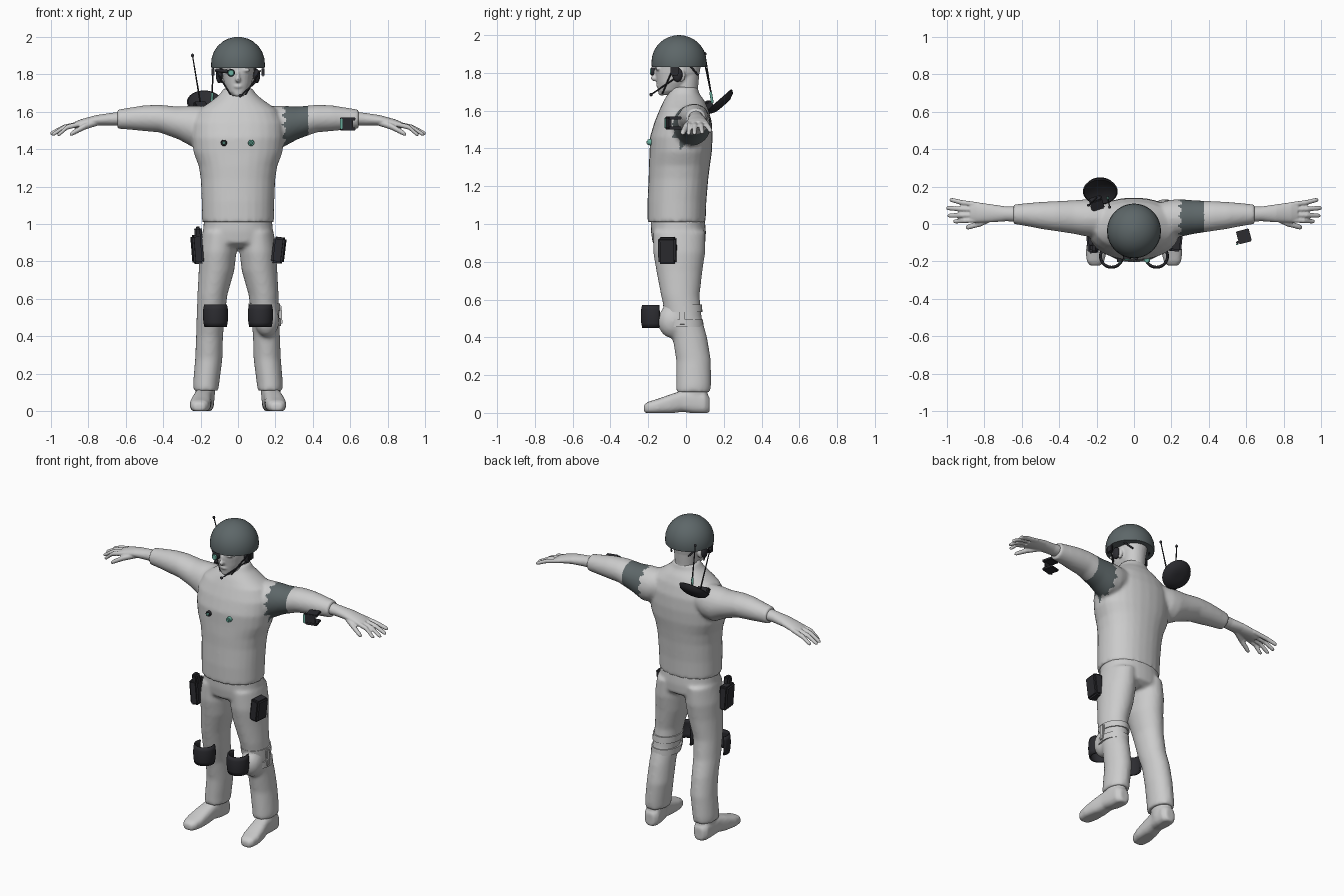
import bpy, bmesh, math
from mathutils import Vector, Matrix

if "Cube" in bpy.data.objects:
    bpy.data.objects.remove(bpy.data.objects["Cube"])


def material(name, rgb):
    m = bpy.data.materials.new(name)
    m.use_nodes = True
    m.diffuse_color = (*rgb, 1)
    m.node_tree.nodes["Principled BSDF"].inputs["Base Color"].default_value = (*rgb, 1)
    return m


GREY = material("pale grey", (0.6, 0.6, 0.6))
SLATE = material("slate", (0.11, 0.135, 0.14))
BLACK = material("charcoal", (0.025, 0.025, 0.03))
GREEN = material("lens green", (0.15, 0.45, 0.36))


# ---- helpers ----
def loft(bm, axis, rings, side=1, n=28, power=2.0):
    """Skin rings of (position along axis, centre a, centre b, radius a, radius b)."""
    loops = []
    for t, ca, cb, ra, rb in rings:
        loop = []
        for i in range(n):
            ang = math.tau * i / n
            c, s = math.cos(ang), math.sin(ang)
            a = ca + ra * math.copysign(abs(c) ** (2 / power), c)
            b = cb + rb * math.copysign(abs(s) ** (2 / power), s)
            p = {"x": (t, a, b), "y": (a, t, b), "z": (a, b, t)}[axis]
            loop.append(bm.verts.new((p[0] * side, p[1], p[2])))
        loops.append(loop)
    faces = [bm.faces.new(loops[0]), bm.faces.new(loops[-1])]
    for lo, hi in zip(loops, loops[1:]):
        for i in range(n):
            j = (i + 1) % n
            faces.append(bm.faces.new((lo[i], lo[j], hi[j], hi[i])))
    bmesh.ops.recalc_face_normals(bm, faces=faces)


def ball(bm, loc, radii):
    mat = Matrix.Translation(loc) @ Matrix.Diagonal((*radii, 1))
    bmesh.ops.create_uvsphere(bm, u_segments=20, v_segments=12, radius=1, matrix=mat)


def finish(name, bm, mat, sharp=40):
    me = bpy.data.meshes.new(name)
    bm.to_mesh(me)
    bm.free()
    ob = bpy.data.objects.new(name, me)
    bpy.context.collection.objects.link(ob)
    me.materials.append(mat)
    bpy.ops.object.select_all(action="DESELECT")
    ob.select_set(True)
    bpy.context.view_layer.objects.active = ob
    bpy.ops.object.shade_smooth_by_angle(angle=math.radians(sharp))
    return ob


def fuse(name, bm, mat, voxel=0.011, rounds=6):
    """Merge overlapping volumes into one soft surface."""
    ob = finish(name, bm, mat)
    rm = ob.modifiers.new("merge", "REMESH")
    rm.mode, rm.voxel_size, rm.use_smooth_shade = "VOXEL", voxel, True
    sm = ob.modifiers.new("soften", "SMOOTH")
    sm.factor, sm.iterations = 0.5, rounds
    me = bpy.data.meshes.new_from_object(ob.evaluated_get(bpy.context.evaluated_depsgraph_get()))
    ob.modifiers.clear()
    ob.data = me
    me.materials.clear()
    me.materials.append(mat)
    me.shade_smooth()
    return ob


def box(name, loc, size, mat, rot=(0, 0, 0), bevel=0.006):
    bm = bmesh.new()
    bmesh.ops.create_cube(bm, size=1, matrix=Matrix.Diagonal((*size, 1)))
    bmesh.ops.bevel(bm, geom=bm.edges[:], offset=bevel, segments=2, affect="EDGES")
    ob = finish(name, bm, mat)
    ob.location, ob.rotation_euler = loc, rot
    return ob


def rod(name, start, end, radius, mat, tip=None):
    a, b = Vector(start), Vector(end)
    bm = bmesh.new()
    bmesh.ops.create_cone(bm, cap_ends=True, segments=20, radius1=radius,
                          radius2=radius if tip is None else tip, depth=(b - a).length)
    ob = finish(name, bm, mat)
    ob.location = (a + b) / 2
    ob.rotation_euler = (b - a).to_track_quat("Z", "Y").to_euler()
    return ob


# ---- jacket: torso and sleeves ----
bm = bmesh.new()
loft(bm, "z", [(1.01, 0, -.05, .192, .154), (1.12, 0, -.048, .194, .156), (1.24, 0, -.04, .199, .158),
               (1.31, 0, -.035, .21, .162), (1.38, 0, -.028, .237, .165), (1.46, 0, -.025, .247, .166),
               (1.54, 0, -.015, .245, .152), (1.61, 0, -.01, .21, .128), (1.655, 0, -.01, .145, .107),
               (1.69, 0, -.012, .1, .083), (1.725, 0, -.008, .076, .07)], power=2.2)
for s in (-1, 1):
    loft(bm, "x", [(.08, .01, 1.55, .09, .08), (.2, .03, 1.525, .1, .105), (.25, .032, 1.523, .1, .108),
                   (.32, .037, 1.54, .09, .087), (.42, .042, 1.563, .08, .074), (.5, .046, 1.565, .072, .069),
                   (.57, .05, 1.563, .062, .06), (.645, .052, 1.56, .052, .051)], s)
jacket = fuse("jacket", bm, GREY, 0.01)

# torn dark band round the left upper sleeve
jacket.data.materials.append(SLATE)
for f in jacket.data.polygons:
    c = f.center
    turn = math.atan2(c.z - 1.53, c.y - .03) / math.tau * 11
    jag = abs(turn % 1 - 0.5)
    if .235 + .05 * jag < c.x < .372 + .012 * jag and c.z > 1.39 + .04 * jag:
        f.material_index = 1

# ---- trousers, with the strapped pad on the left knee ----
bm = bmesh.new()
loft(bm, "z", [(1.05, 0, -.045, .18, .142), (.96, 0, -.04, .187, .146), (.9, 0, -.037, .19, .14),
               (.875, 0, -.037, .17, .1)], power=2.2)
for s in (-1, 1):
    loft(bm, "z", [(.96, .1, -.036, .09, .138), (.85, .108, -.036, .1, .138), (.75, .115, -.035, .095, .122),
                   (.62, .137, -.03, .08, .102), (.5, .146, -.01, .075, .094), (.4, .152, .02, .072, .092),
                   (.28, .156, .04, .073, .092), (.15, .17, .04, .07, .093), (.11, .172, .038, .068, .092)], s)
ball(bm, (.155, -.07, .485), (.066, .08, .09))
fuse("trousers", bm, GREY)
for z, lean in ((.475, 0), (.555, .006)):
    bm = bmesh.new()
    loft(bm, "z", [(z - .02, .148 - lean, -.008 - lean, .083, .101), (z + .02, .146 - lean, -.013 - lean, .084, .103)])
    finish("knee_strap", bm, GREY)
box("strap_buckle", (.228, -.02, .515), (.014, .03, .1), GREY, (0, -.05, 0), .004)

# ---- boots ----
for s, side in ((-1, "right"), (1, "left")):
    bm = bmesh.new()
    loft(bm, "y", [(.125, .176, .045, .03, .04), (.1, .177, .055, .05, .058), (.04, .18, .062, .051, .063),
                   (-.02, .187, .064, .048, .056), (-.08, .195, .05, .053, .051), (-.15, .202, .037, .056, .039),
                   (-.2, .206, .03, .046, .031), (-.223, .207, .025, .028, .02)], s, power=2.8)
    loft(bm, "z", [(.05, .177, .045, .05, .07), (.15, .174, .04, .055, .075)], s)
    boot = fuse(side + "_boot", bm, GREY, .008, 4)
    for v in boot.data.vertices:
        v.co.z = max(v.co.z - .002, 0)

# ---- hands: palm, fingers, thumb ----
for s, side in ((-1, "right"), (1, "left")):
    bm = bmesh.new()
    loft(bm, "x", [(.6, .052, 1.565, .042, .038), (.68, .054, 1.56, .039, .033), (.76, .057, 1.553, .048, .028),
                   (.84, .062, 1.537, .054, .022), (.875, .063, 1.527, .05, .017)], s)
    for y0, y1, tip, z1 in ((.022, .014, .965, 1.477), (.048, .045, .995, 1.478),
                            (.076, .085, 1.003, 1.483), (.102, .128, .985, 1.492)):
        mid = (.86 + tip) / 2
        loft(bm, "x", [(.83, y0, 1.538, .014, .014), (mid, (y0 + y1) / 2, 1.517, .0135, .0135),
                       (tip - .012, y1, z1 + .004, .012, .012), (tip, y1, z1, .007, .007)], s, 14)
    loft(bm, "x", [(.75, .04, 1.545, .022, .02), (.82, .003, 1.52, .017, .017),
                   (.885, -.016, 1.485, .014, .014), (.898, -.018, 1.478, .008, .008)], s, 14)
    fuse(side + "_hand", bm, GREY, .005, 2)

# ---- head and neck ----
bm = bmesh.new()
loft(bm, "z", [(1.62, 0, 0, .066, .066), (1.72, 0, 0, .066, .064), (1.8, 0, .005, .07, .066)])
loft(bm, "z", [(1.683, 0, -.1, .028, .035), (1.705, 0, -.085, .053, .063), (1.75, 0, -.06, .074, .094),
               (1.8, 0, -.045, .084, .117), (1.86, 0, -.04, .09, .122), (1.93, 0, -.04, .078, .1)], power=2.2)
ball(bm, (0, -.165, 1.772), (.014, .022, .016))
ball(bm, (0, -.155, 1.795), (.01, .018, .03))
ball(bm, (0, -.145, 1.735), (.027, .014, .012))
ball(bm, (0, -.128, 1.697), (.028, .02, .018))
for s in (-1, 1):
    ball(bm, (s * .035, -.148, 1.822), (.032, .014, .01))
    ball(bm, (s * .088, -.025, 1.785), (.012, .022, .034))
fuse("head", bm, GREY, .006, 3)

# ---- helmet and headset ----
bm = bmesh.new()
loft(bm, "z", [(z, 0, -.037, r - .002, r) for z, r in
               ((1.832, .134), (1.832, .144), (1.85, .146), (1.885, .143), (1.92, .131), (1.95, .111),
                (1.975, .083), (1.99, .053), (1.997, .027), (2.0, .006))], n=40)
finish("helmet", bm, SLATE, 60)
for s in (-1, 1):
    bm = bmesh.new()
    ball(bm, (s * .1, -.045, 1.79), (.018, .027, .038))
    finish("ear_cup", bm, BLACK)
    box("helmet_clip", (s * .134, -.06, 1.812), (.016, .045, .05), BLACK)
    rod("chin_strap", (s * .12, -.07, 1.82), (s * .04, -.125, 1.69), .004, BLACK)
    rod("nape_strap", (s * .1, .02, 1.84), (s * .06, .062, 1.79), .005, BLACK)
rod("microphone_boom", (.108, -.06, 1.77), (.02, -.178, 1.69), .004, BLACK)
bm = bmesh.new()
ball(bm, (.012, -.185, 1.685), (.009, .009, .009))
finish("microphone", bm, BLACK)
rod("eyepiece_arm", (-.115, -.1, 1.822), (-.045, -.172, 1.812), .01, BLACK)
rod("eyepiece", (-.037, -.15, 1.807), (-.037, -.186, 1.807), .021, BLACK)
rod("eyepiece_lens", (-.037, -.184, 1.807), (-.037, -.191, 1.807), .018, GREEN, .014)

# ---- chest studs ----
for x, core in ((-.075, BLACK), (.07, GREEN)):
    rod("chest_stud", (x, -.175, 1.433), (x, -.203, 1.433), .018, BLACK if core is BLACK else GREEN, .015)
    rod("chest_stud_face", (x, -.202, 1.433), (x, -.208, 1.433), .009, GREEN, .006)

# ---- shoulder dish, bracket and aerials ----
bm = bmesh.new()
loft(bm, "z", [(-.024, 0, 0, .022, .022), (-.022, 0, 0, .05, .05), (-.008, 0, 0, .082, .082), (.012, 0, 0, .093, .093),
               (.016, 0, 0, .086, .086), (.002, 0, 0, .06, .06), (-.006, 0, 0, .025, .025)], n=32)
dish = finish("shoulder_dish", bm, BLACK)
dish.location, dish.rotation_euler = (-.18, .182, 1.643), (.72, 0, 0)
box("dish_bracket", (-.2, .11, 1.62), (.07, .06, .05), BLACK, (.5, 0, .3))
for foot, tip in (((-.2, .14, 1.64), (-.243, .1, 1.9)), ((-.14, .14, 1.66), (-.13, .09, 1.89))):
    rod("aerial", foot, tip, .0045, BLACK, .003)
    bm = bmesh.new()
    ball(bm, tip, (.008, .008, .01))
    finish("aerial_tip", bm, BLACK)
rod("aerial_base", (-.14, .14, 1.64), (-.138, .13, 1.7), .007, GREEN)

# ---- thigh holsters ----
box("right_holster", (-.218, -.105, .865), (.055, .1, .155), BLACK, (0, -.08, .1), .01)
box("right_holster_grip", (-.212, -.125, .95), (.04, .045, .07), BLACK, (.1, -.08, 0), .01)
box("left_holster", (.218, -.098, .86), (.062, .095, .14), BLACK, (0, .12, -.1), .01)

# ---- open knee guards: curved shells in front of the knees ----
for s, side in ((-1, "right"), (1, "left")):
    bm = bmesh.new()
    rows = []
    for z, r in ((.45, .06), (.475, .065), (.51, .067), (.545, .066), (.57, .061)):
        arc = [(s * .12 + r * math.cos(a), -.172 + r * math.sin(a), z)
               for a in [math.pi * (1 + i / 18) for i in range(-3, 22)]]
        rows.append([bm.verts.new(p) for p in arc])
    for lo, hi in zip(rows, rows[1:]):
        for i in range(len(lo) - 1):
            bm.faces.new((lo[i], lo[i + 1], hi[i + 1], hi[i]))
    guard = finish(side + "_knee_guard", bm, BLACK, 50)
    guard.modifiers.new("thickness", "SOLIDIFY").thickness = .009

# ---- forearm device: open bracket with a small screen ----
for z in (1.507, 1.562):
    box("forearm_bracket_jaw", (.587, -.066, z), (.07, .07, .016), BLACK, (0, 0, .25), .003)
box("forearm_bracket_back", (.58, -.092, 1.535), (.07, .014, .068), BLACK, (0, 0, .25), .003)
box("forearm_screen", (.551, -.108, 1.535), (.012, .008, .055), GREEN, (0, 0, .25), .002)
